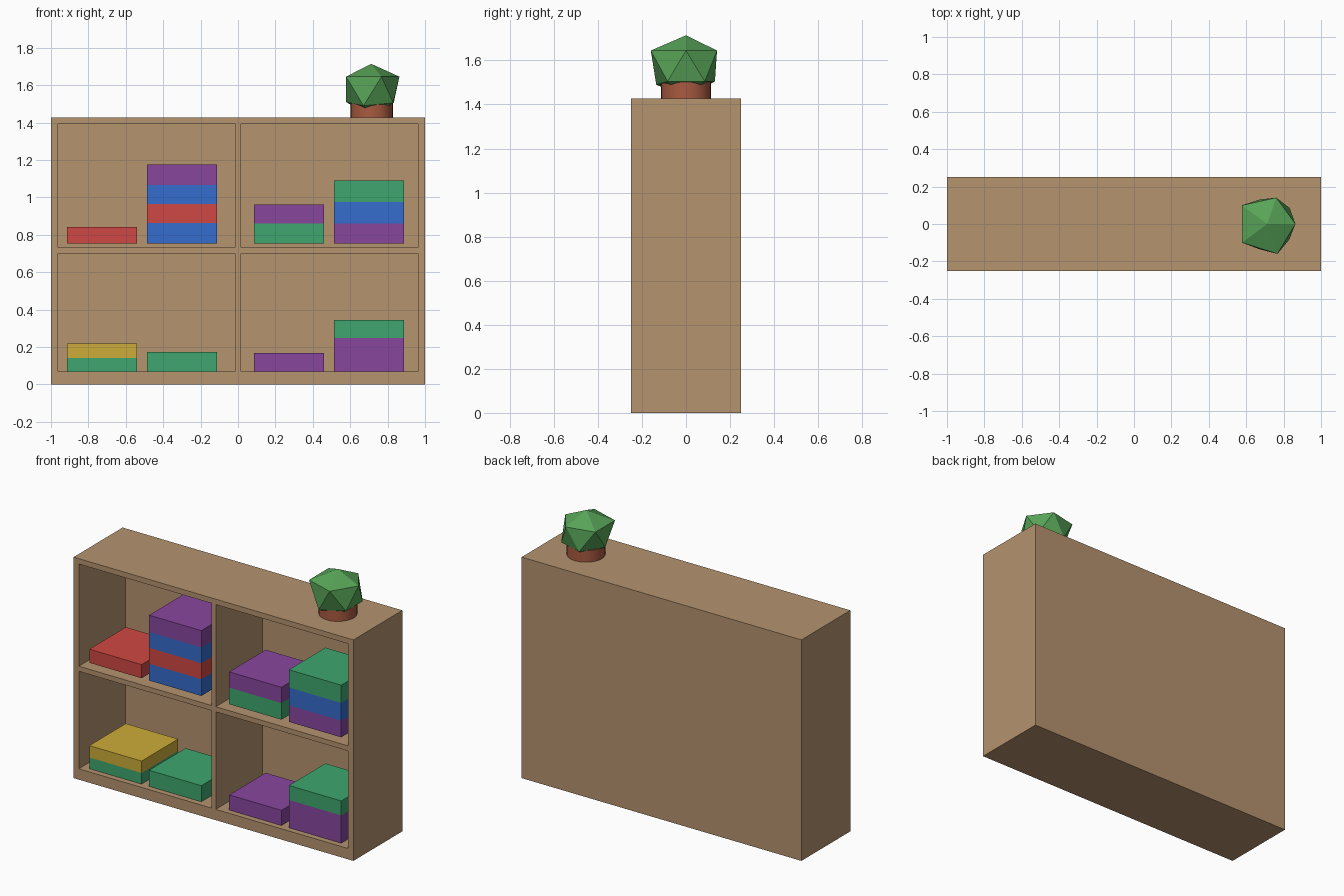
import bpy, bmesh, math
from mathutils import Vector

cube = bpy.data.objects.get("Cube")
if cube:
    bpy.data.objects.remove(cube, do_unlink=True)


def material(name, rgb):
    """Flat material from display colour values, stored as linear."""
    lin = [((c / 255 + 0.055) / 1.055) ** 2.4 for c in rgb]
    m = bpy.data.materials.new(name)
    m.use_nodes = True
    m.diffuse_color = (*lin, 1)
    bsdf = m.node_tree.nodes["Principled BSDF"]
    bsdf.inputs["Base Color"].default_value = (*lin, 1)
    bsdf.inputs["Roughness"].default_value = 0.8
    return m


wood = material("wood", (181, 147, 110))
clay = material("terracotta", (168, 90, 64))
leaf = material("leaf green", (88, 164, 88))
paint = {
    "red": material("red", (207, 72, 67)),
    "blue": material("blue", (53, 108, 205)),
    "green": material("green", (62, 166, 110)),
    "purple": material("purple", (136, 70, 158)),
    "yellow": material("yellow", (205, 172, 58)),
}


def add_object(name, bm, mat):
    bmesh.ops.recalc_face_normals(bm, faces=bm.faces)
    me = bpy.data.meshes.new(name)
    bm.to_mesh(me)
    bm.free()
    me.materials.append(mat)
    ob = bpy.data.objects.new(name, me)
    bpy.context.collection.objects.link(ob)
    return ob


def add_box(name, low, high, mat):
    bm = bmesh.new()
    bmesh.ops.create_cube(bm, size=1)
    low, high = Vector(low), Vector(high)
    for v in bm.verts:
        v.co = (low + high) / 2 + v.co * (high - low)
    return add_object(name, bm, mat)


# Shelf case: front grid, extruded back, with four recessed cells
HALF_DEPTH, HEIGHT = 0.25, 1.428
CELL_DEPTH = 0.475
xs = [-1, -0.963, -0.016, 0.016, 0.963, 1]
zs = [0, 0.07, 0.7, 0.733, 1.393, HEIGHT]
bm = bmesh.new()
grid = [[bm.verts.new((x, -HALF_DEPTH, z)) for x in xs] for z in zs]
cells = []
for j in range(5):
    for i in range(5):
        f = bm.faces.new((grid[j][i], grid[j][i + 1], grid[j + 1][i + 1], grid[j + 1][i]))
        if i % 2 and j % 2:
            cells.append(f)
rim = [e for e in bm.edges if e.is_boundary]
ext = bmesh.ops.extrude_edge_only(bm, edges=rim)["geom"]
for v in ext:
    if isinstance(v, bmesh.types.BMVert):
        v.co.y = HALF_DEPTH
bmesh.ops.contextual_create(bm, geom=[e for e in bm.edges if e.is_boundary])
for f in bmesh.ops.extrude_discrete_faces(bm, faces=cells)["faces"]:
    for v in f.verts:
        v.co.y += CELL_DEPTH
add_object("shelf_case", bm, wood)

# Stacks of boxes: column centre, base height, then colour and top height upwards
BOX = 0.187
BOX_FRONT, BOX_BACK = -0.213, 0.16
COLUMNS = {"far_right": -0.727, "mid_right": -0.3, "mid_left": 0.273, "far_left": 0.7}
LOWER, UPPER = 0.07, 0.754
stacks = [
    ("far_right", LOWER, [("green", 0.142), ("yellow", 0.219)]),
    ("mid_right", LOWER, [("green", 0.174)]),
    ("mid_left", LOWER, [("purple", 0.168)]),
    ("far_left", LOWER, [("purple", 0.249), ("green", 0.343)]),
    ("far_right", UPPER, [("red", 0.842)]),
    ("mid_right", UPPER, [("blue", 0.862), ("red", 0.965), ("blue", 1.067), ("purple", 1.176)]),
    ("mid_left", UPPER, [("green", 0.861), ("purple", 0.963)]),
    ("far_left", UPPER, [("purple", 0.861), ("blue", 0.976), ("green", 1.091)]),
]
for column, base, boxes in stacks:
    x, row = COLUMNS[column], "lower" if base == LOWER else "upper"
    for n, (colour, top) in enumerate(boxes, 1):
        add_box(f"{row}_{column}_box_{n}", (x - BOX, BOX_FRONT, base),
                (x + BOX, BOX_BACK, top), paint[colour])
        base = top

# Plant pot
PLANT_X = 0.715
bm = bmesh.new()
bmesh.ops.create_cone(bm, cap_ends=True, segments=32, radius1=0.113, radius2=0.113, depth=0.075)
bmesh.ops.translate(bm, verts=bm.verts, vec=(PLANT_X, 0, HEIGHT + 0.0375))
pot = add_object("plant_pot", bm, clay)
bpy.context.view_layer.objects.active = pot
pot.select_set(True)
bpy.ops.object.shade_smooth_by_angle(angle=math.radians(40))
pot.select_set(False)

# Faceted foliage: two slightly uneven staggered rings between two tips
bm = bmesh.new()
bm.verts.new((PLANT_X - 0.003, 0, 1.714))
bm.verts.new((PLANT_X, 0, 1.43))
upper_radii = [0.148, 0.148, 0.17, 0.17, 0.168]
lower_radii = [0.145, 0.138, 0.138, 0.142, 0.142]
lower_heights = [1.505, 1.505, 1.51, 1.49, 1.505]
for k in range(5):
    a = math.tau * k / 5
    b = a + math.pi / 5
    r, s = upper_radii[k], lower_radii[k]
    bm.verts.new((PLANT_X + r * math.cos(a), r * math.sin(a), 1.645))
    bm.verts.new((PLANT_X + s * math.cos(b), s * math.sin(b), lower_heights[k]))
bmesh.ops.convex_hull(bm, input=bm.verts)
add_object("plant_foliage", bm, leaf)
